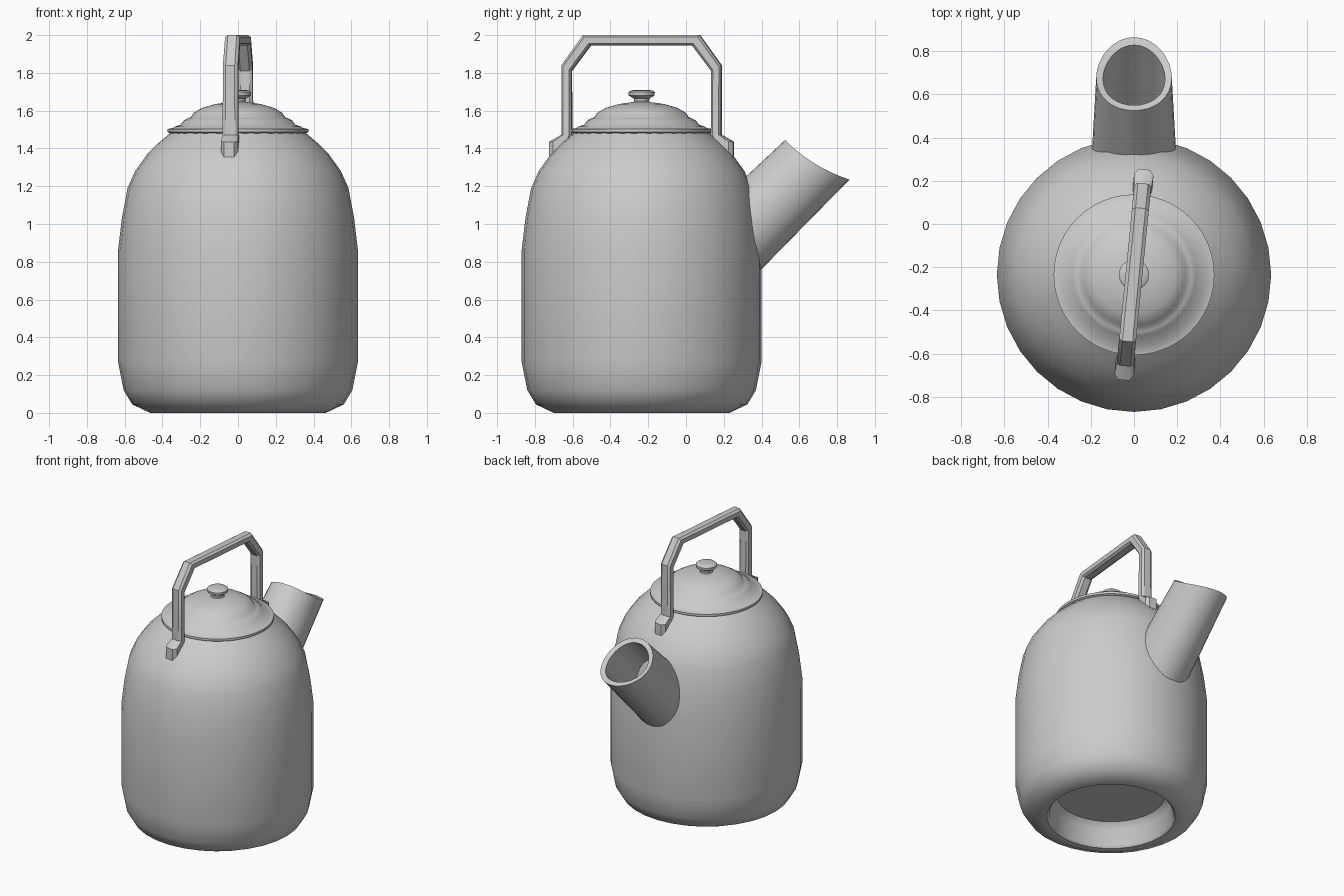
import bpy, bmesh, math
from math import sin, cos, pi
from mathutils import Vector, Matrix

if "Cube" in bpy.data.objects:
    bpy.data.objects.remove(bpy.data.objects["Cube"])

CY = -0.235  # y of the kettle's main axis


def skin(name, rings, cap_start=False, cap_end=False, angle=40):
    """Bridge closed rings of points into one smooth-shaded mesh."""
    bm = bmesh.new()
    loops = [[bm.verts.new(p) for p in ring] for ring in rings]
    n = len(loops[0])
    for a, b in zip(loops, loops[1:]):
        for i in range(n):
            j = (i + 1) % n
            bm.faces.new((a[i], a[j], b[j], b[i]))
    if cap_start:
        bm.faces.new(loops[0])
    if cap_end:
        bm.faces.new(loops[-1])
    bmesh.ops.recalc_face_normals(bm, faces=bm.faces)
    mesh = bpy.data.meshes.new(name)
    bm.to_mesh(mesh)
    bm.free()
    obj = bpy.data.objects.new(name, mesh)
    bpy.context.collection.objects.link(obj)
    bpy.ops.object.select_all(action='DESELECT')
    obj.select_set(True)
    bpy.context.view_layer.objects.active = obj
    bpy.ops.object.shade_smooth_by_angle(angle=math.radians(angle))
    return obj


def lathe(name, profile, sides):
    """Revolve (radius, z) points around the kettle axis."""
    rings = [[(r * cos(2 * pi * i / sides), CY + r * sin(2 * pi * i / sides), z)
              for i in range(sides)] for r, z in profile]
    return skin(name, rings, True, True)


# Body, with a recessed underside
lathe("body", [(0.36, 0.17), (0.40, 0.13), (0.41, 0.02), (0.425, 0.003), (0.465, 0),
               (0.56, 0.045), (0.605, 0.12), (0.635, 0.27), (0.635, 0.86),
               (0.615, 1.03), (0.585, 1.19), (0.545, 1.28), (0.48, 1.37),
               (0.42, 1.43), (0.355, 1.485)], 32)

# Stepped lid
lathe("lid", [(0.34, 1.47), (0.372, 1.487), (0.372, 1.503), (0.345, 1.508), (0.335, 1.515),
              (0.305, 1.525), (0.285, 1.55), (0.265, 1.56), (0.25, 1.565),
              (0.235, 1.588), (0.19, 1.615), (0.12, 1.635), (0.05, 1.645)], 48)

# Lid knob
lathe("lid_knob", [(0.055, 1.635), (0.04, 1.65), (0.042, 1.665), (0.068, 1.68),
                   (0.07, 1.698), (0.058, 1.707), (0.03, 1.71)], 32)

# Hollow spout with a slanted, slightly dished mouth
AXIS = Vector((0, 0.715, 0.70))
TIP = Vector((0, 0.695, 1.34))
MOUTH = Vector((0, 0.17, -0.105))
ROOT = Vector((0, 0.70, -0.715)) * 0.21


def spout_ring(t, scale, back=0.0):
    center = TIP - AXIS * (0.75 * t + back)
    across = MOUTH.lerp(ROOT, t)
    width = 0.175 + 0.03 * t
    ring = []
    for i in range(32):
        a = 2 * pi * i / 32
        dish = AXIS * (0.025 * (1 - t) * sin(a) ** 2)
        ring.append(center + (across * cos(a) + Vector((width * sin(a), 0, 0))) * scale - dish)
    return ring


skin("spout", [spout_ring(1, 1), spout_ring(0.5, 1), spout_ring(0, 1),
               spout_ring(0, 0.82, 0.008), spout_ring(0.3, 0.82), spout_ring(0.75, 0.8)],
     True, True)

# Angular handle: (outer s, z), (inner s, z), half width; mirrored to the other leg
half = [((0.49, 1.355), (0.37, 1.30), 0.045),
        ((0.49, 1.435), (0.37, 1.44), 0.045),
        ((0.425, 1.472), (0.37, 1.475), 0.041),
        ((0.425, 1.84), (0.372, 1.81), 0.040),
        ((0.31, 2.0), (0.27, 1.945), 0.039)]
flip = [((-o[0], o[1]), (-i[0], i[1]), w) for o, i, w in reversed(half)]
section = [(1, 0.6), (0.6, 1), (-0.6, 1), (-1, 0.6),
           (-1, -0.6), (-0.6, -1), (0.6, -1), (1, -0.6)]
turn = Matrix.Translation((0, CY, 0)) @ Matrix.Rotation(math.radians(-5.6), 4, 'Z')
rings = []
for outer, inner, w in half + flip:
    o, i = Vector((0, *outer)), Vector((0, *inner))
    rings.append([turn @ (i.lerp(o, (u + 1) / 2) + Vector((w * v, 0, 0))) for u, v in section])
skin("handle", rings, True, True, 30)
